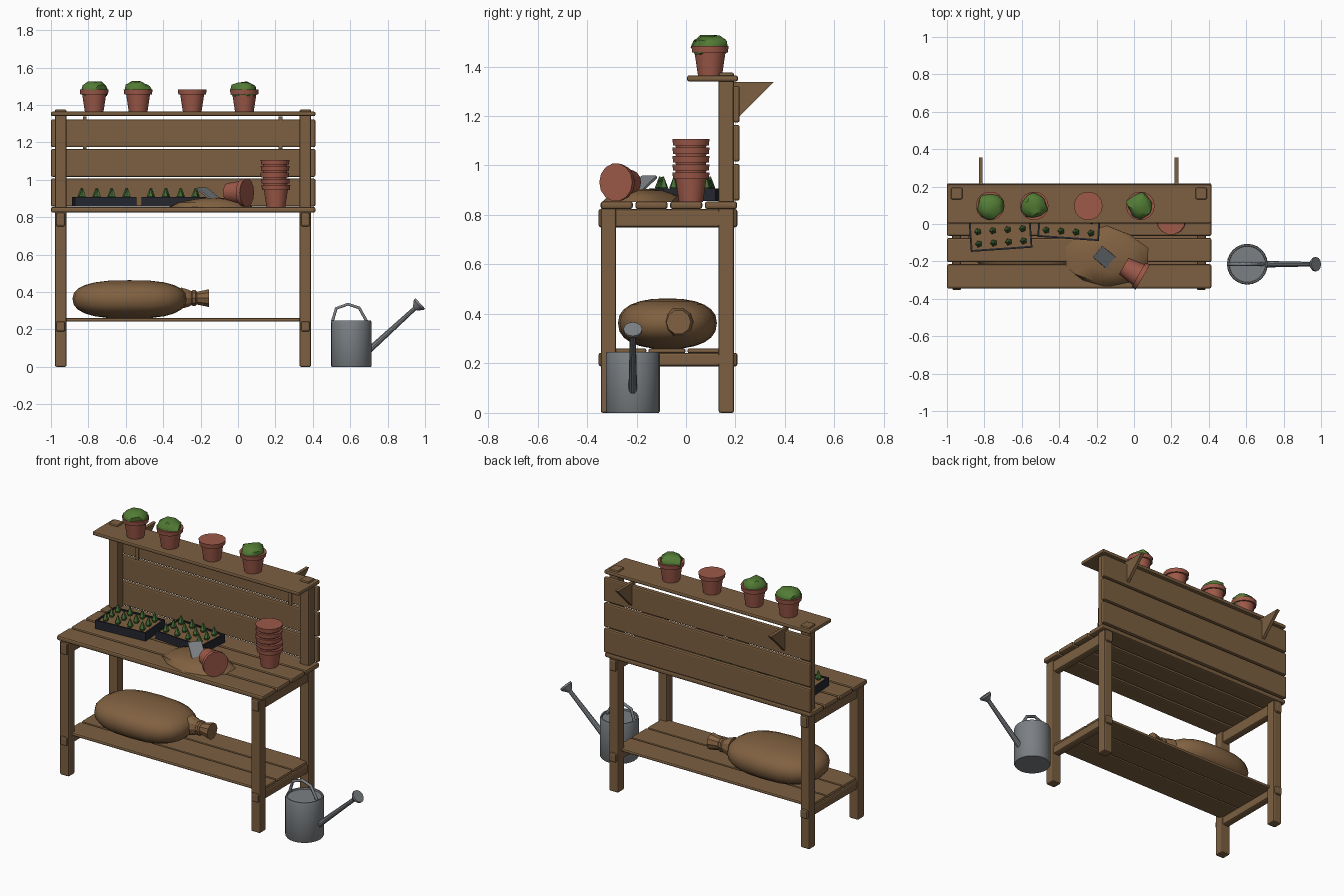
import bpy, bmesh, math, random
from mathutils import Vector, Matrix

if "Cube" in bpy.data.objects:
    bpy.data.objects.remove(bpy.data.objects["Cube"])

random.seed(4)


def material(name, col):
    m = bpy.data.materials.new(name)
    m.diffuse_color = (*col, 1)
    m.use_nodes = True
    m.node_tree.nodes["Principled BSDF"].inputs["Base Color"].default_value = m.diffuse_color
    return m


WOOD = material("wood", (0.20, 0.115, 0.053))
CLAY = material("terracotta", (0.34, 0.10, 0.066))
LEAF = material("leaf green", (0.085, 0.20, 0.035))
SPROUT = material("seedling green", (0.06, 0.16, 0.04))
STEEL = material("galvanised steel", (0.20, 0.215, 0.23))
PLASTIC = material("dark plastic", (0.018, 0.02, 0.028))
BURLAP = material("burlap", (0.22, 0.12, 0.053))


def finish(name, bm, mat, smooth=None):
    bmesh.ops.recalc_face_normals(bm, faces=bm.faces)
    me = bpy.data.meshes.new(name)
    bm.to_mesh(me)
    bm.free()
    me.materials.append(mat)
    ob = bpy.data.objects.new(name, me)
    bpy.context.collection.objects.link(ob)
    if smooth:
        bpy.ops.object.select_all(action='DESELECT')
        ob.select_set(True)
        bpy.context.view_layer.objects.active = ob
        bpy.ops.object.shade_smooth_by_angle(angle=math.radians(smooth))
    return ob


def box(name, x, y, z, mat=WOOD, bevel=0.008):
    """Bevelled box from (min, max) ranges."""
    bm = bmesh.new()
    bmesh.ops.create_cube(bm, size=1)
    for v in bm.verts:
        v.co = [(a + b) / 2 + c * (b - a) for (a, b), c in zip((x, y, z), v.co)]
    if bevel:
        bmesh.ops.bevel(bm, geom=bm.edges[:], offset=bevel, segments=2,
                        profile=0.5, affect='EDGES')
    return finish(name, bm, mat)


def lathe(name, profile, n, mat, loc=(0, 0, 0), axis=(0, 0, 1), smooth=None):
    """Revolve (radius, height) points around an axis; ends are capped."""
    bm = bmesh.new()
    turn = Vector(axis).to_track_quat('Z', 'Y').to_matrix().to_4x4()
    mw = Matrix.Translation(loc) @ turn
    rings = [[bm.verts.new(mw @ Vector((r * math.cos(2 * math.pi * i / n),
                                        r * math.sin(2 * math.pi * i / n), h)))
              for i in range(n)] for r, h in profile]
    for a, b in zip(rings, rings[1:]):
        for i in range(n):
            bm.faces.new((a[i], a[(i + 1) % n], b[(i + 1) % n], b[i]))
    bm.faces.new(rings[0])
    bm.faces.new(rings[-1])
    return finish(name, bm, mat, smooth)


# Bench frame: posts and side rails
for side, cx in (("left", -0.948), ("right", 0.36)):
    px = (cx - 0.031, cx + 0.031)
    box(side + "_front_post", px, (-0.344, -0.282), (0, 0.83))
    box(side + "_back_post", px, (0.132, 0.194), (0, 1.376))
    for nm, z in (("top", (0.75, 0.824)), ("shelf", (0.188, 0.243))):
        box(f"{side}_{nm}_rail", (cx - 0.024, cx + 0.024), (-0.354, 0.208), z, bevel=0.01)

# Bench top, low shelf, back boards and top shelf
for i in range(4):
    y = -0.28 + i * 0.1405
    box(f"bench_top_board_{i}", (-1.0, 0.414), (y - 0.065, y + 0.065), (0.824, 0.855), bevel=0.01)
for i in range(3):
    y = -0.235 + i * 0.158
    box(f"low_shelf_board_{i}", (-0.965, 0.377), (y - 0.075, y + 0.075), (0.241, 0.261))
    z = 0.932 + i * 0.158
    box(f"back_board_{i}", (-1.0, 0.414), (0.19, 0.217), (z - 0.074, z + 0.074))
box("top_shelf", (-1.0, 0.414), (0.004, 0.21), (1.34, 1.364))

# Triangular shelf brackets
for i, x in enumerate((-0.82, 0.227)):
    bm = bmesh.new()
    tri = ((0.183, 1.338), (0.356, 1.338), (0.183, 1.165))
    f = bm.faces.new([bm.verts.new((x - 0.01, y, z)) for y, z in tri])
    r = bmesh.ops.extrude_face_region(bm, geom=[f])
    bmesh.ops.translate(bm, vec=(0.02, 0, 0),
                        verts=[v for v in r["geom"] if isinstance(v, bmesh.types.BMVert)])
    finish(f"shelf_bracket_{i}", bm, WOOD)

# Clay pots
POT = ((0.05, 0), (0.064, 0.092), (0.074, 0.092), (0.077, 0.118))


def pot(name, loc, axis=(0, 0, 1)):
    return lathe(name, POT, 14, CLAY, loc, axis, smooth=30)


for i, x in enumerate((-0.769, -0.534, -0.245, 0.034)):
    pot(f"shelf_pot_{i}", (x, 0.097, 1.364))
    if i == 2:
        continue
    bm = bmesh.new()
    bmesh.ops.create_icosphere(bm, subdivisions=2, radius=0.07)
    for v in bm.verts:
        v.co = v.co * random.uniform(0.88, 1.15)
        v.co.z *= 0.72
        v.co += Vector((x, 0.097, 1.478))
    finish(f"pot_plant_{i}", bm, LEAF, 40)
for i in range(5):
    pot(f"stacked_pot_{i}", (0.2 + random.uniform(-.004, .004), 0.02, 0.853 + 0.034 * i))
pot("tipped_pot", (-0.055, -0.225, 0.932), (0.87, -0.5, 0))

# Seed trays with rows of sprouts
for t, (cx, cy, ang) in enumerate(((-0.715, -0.033, 4), (-0.345, 0.025, -4))):
    place = Matrix.Translation((cx, cy, 0)) @ Matrix.Rotation(math.radians(ang), 4, 'Z')
    w, d = 0.165, 0.105
    parts = [box(f"seed_tray_{t}_base", (-w, w), (-d, d), (0.856, 0.88), PLASTIC, 0)]
    for s in (-1, 1):
        xr = sorted((s * w, s * (w - 0.01)))
        yr = sorted((s * d, s * (d - 0.01)))
        parts.append(box(f"seed_tray_{t}_end", xr, (-d, d), (0.856, 0.907), PLASTIC, 0))
        parts.append(box(f"seed_tray_{t}_side", (-w, w), yr, (0.856, 0.907), PLASTIC, 0))
    parts.append(box(f"seed_tray_{t}_soil", (-w + .01, w - .01), (-d + .01, d - .01),
                     (0.875, 0.899), BURLAP, 0))
    for i in range(4):
        for j in range(3):
            parts.append(lathe(f"sprout_{t}_{i}_{j}", ((0.012, 0), (0.019, 0.015), (0.001, 0.06)), 5,
                               SPROUT, ((i - 1.5) * 0.08, (j - 1) * 0.066, 0.896)))
    for p in parts:
        p.matrix_world = place @ p.matrix_world

# Spilled soil heap
bm = bmesh.new()
bmesh.ops.create_icosphere(bm, subdivisions=2, radius=1)
for v in bm.verts:
    k = random.uniform(0.92, 1.06)
    z = max(v.co.z, 0)
    v.co = (-0.145 + v.co.x * 0.225 * k, -0.178 + v.co.y * 0.16 * k, 0.853 + z * 0.053 * k)
finish("soil_heap", bm, BURLAP, 40)

# Trowel blade stuck in the soil
blade = box("trowel_blade", (-0.056, 0.056), (-0.04, 0.04), (-0.006, 0.006), STEEL, 0.003)
blade.matrix_world = (Matrix.Translation((-0.158, -0.178, 0.925))
                      @ Matrix.Rotation(math.radians(-40), 4, 'Z')
                      @ Matrix.Rotation(math.radians(32), 4, 'Y'))

# Sack lying on the low shelf, with tied neck
bm = bmesh.new()
bmesh.ops.create_uvsphere(bm, u_segments=20, v_segments=12, radius=1)
for v in bm.verts:
    c = [math.copysign(abs(a) ** p, a) for a, p in zip(v.co, (0.72, 0.85, 0.85))]
    h = c[2] * (0.1 if c[2] > 0 else 0.105)
    v.co = (-0.58 + c[0] * 0.305, -0.075 + c[1] * 0.2, 0.363 + h)
finish("sack_body", bm, BURLAP, 60)
lathe("sack_neck", ((0.06, 0), (0.048, 0.04), (0.032, 0.07), (0.05, 0.15)),
      10, BURLAP, (-0.305, -0.03, 0.367), (1, 0, 0))
lathe("sack_tie", ((0.036, 0), (0.045, 0.008), (0.045, 0.022), (0.036, 0.03)),
      10, BURLAP, (-0.25, -0.03, 0.367), (1, 0, 0))

# Watering can: body, spout, sprinkler head, handle
CX, CY = 0.606, -0.215
lathe("can_body", ((0.105, 0), (0.109, 0.006), (0.109, 0.236), (0.105, 0.247),
                   (0.098, 0.247), (0.096, 0.238)), 24, STEEL, (CX, CY, 0), smooth=35)
start, tip = Vector((0.68, CY, 0.07)), Vector((0.945, CY, 0.312))
axis = (tip - start).normalized()
lathe("can_spout", ((0.018, 0), (0.012, (tip - start).length)), 10, STEEL, start, axis, 35)
lathe("can_sprinkler", ((0.014, 0), (0.038, 0.028), (0.038, 0.04)), 12, STEEL, tip, axis, 35)
cu = bpy.data.curves.new("can_handle", 'CURVE')
cu.dimensions = '3D'
cu.bevel_depth = 0.009
cu.bevel_resolution = 1
cu.use_fill_caps = True
path = ((0.504, 0.24), (0.525, 0.312), (0.588, 0.335), (0.648, 0.315), (0.69, 0.24))
sp = cu.splines.new('POLY')
sp.points.add(len(path) - 1)
for p, (x, z) in zip(sp.points, path):
    p.co = (x, CY, z, 1)
cu.materials.append(STEEL)
bpy.context.collection.objects.link(bpy.data.objects.new("can_handle", cu))
